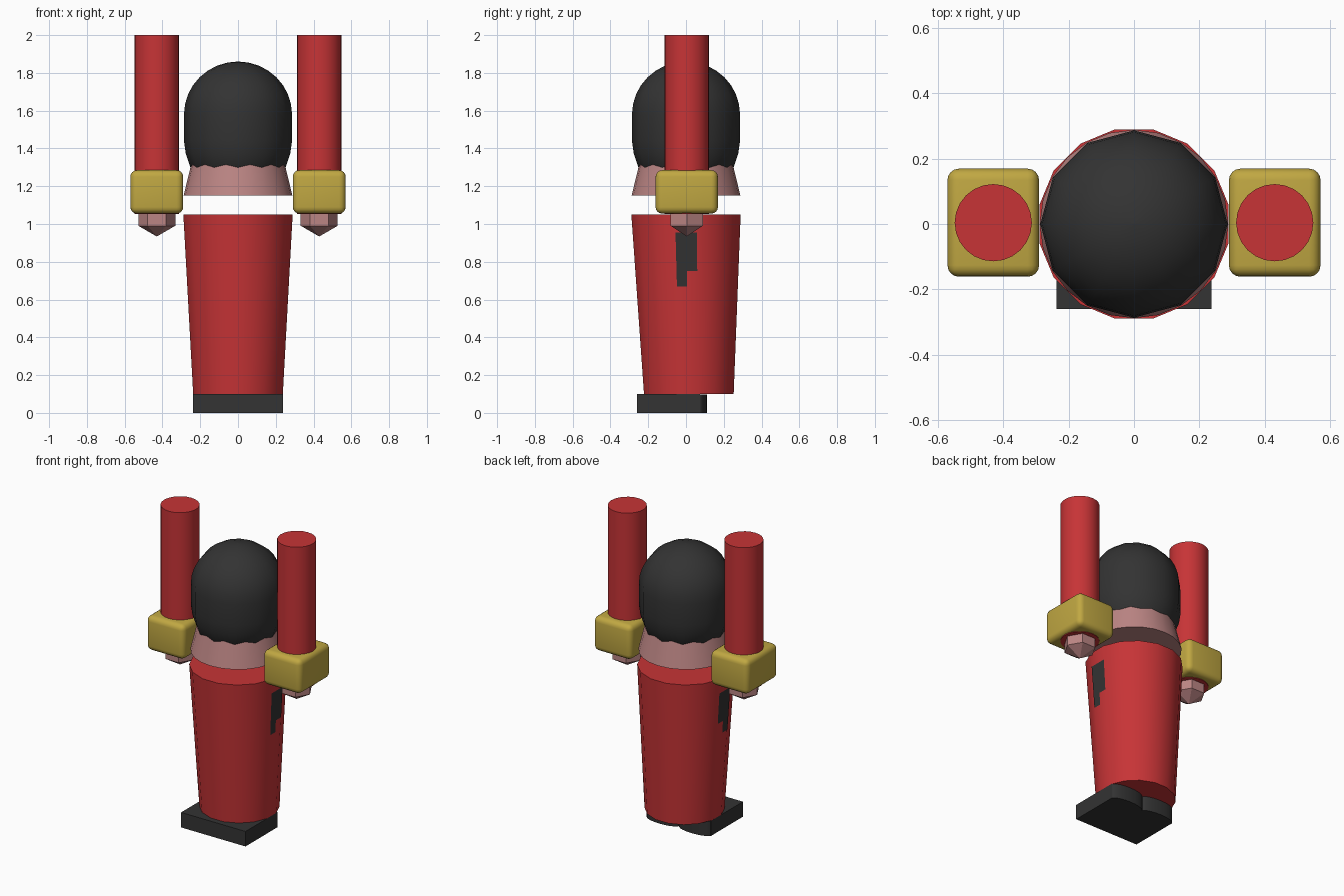
import bpy, bmesh, math
from mathutils import Matrix

if "Cube" in bpy.data.objects:
    bpy.data.objects.remove(bpy.data.objects["Cube"])


def material(name, color):
    m = bpy.data.materials.new(name)
    m.use_nodes = True
    m.diffuse_color = (*color, 1)
    m.node_tree.nodes["Principled BSDF"].inputs["Base Color"].default_value = (*color, 1)
    return m


RED = material("red", (0.57, 0.034, 0.037))
GOLD = material("gold", (0.53, 0.39, 0.055))
SKIN = material("skin", (0.5, 0.235, 0.23))
BLACK = material("black", (0.033, 0.033, 0.033))


def finish(name, bm, mat, smooth=None):
    bmesh.ops.recalc_face_normals(bm, faces=bm.faces)
    mesh = bpy.data.meshes.new(name)
    bm.to_mesh(mesh)
    bm.free()
    mesh.materials.append(mat)
    ob = bpy.data.objects.new(name, mesh)
    bpy.context.collection.objects.link(ob)
    if smooth:
        bpy.ops.object.select_all(action="DESELECT")
        ob.select_set(True)
        bpy.context.view_layer.objects.active = ob
        bpy.ops.object.shade_smooth_by_angle(angle=math.radians(smooth))
    return ob


def loft(name, rings, sides, mat, x=0, turn=0.0, smooth=35):
    """Stack of regular rings (radius, height, y centre), capped at both ends."""
    bm = bmesh.new()
    loops = []
    for r, z, y in rings:
        angles = [2 * math.pi * (i + turn) / sides for i in range(sides)]
        loops.append([bm.verts.new((x + r * math.cos(a), y + r * math.sin(a), z)) for a in angles])
    for low, high in zip(loops, loops[1:]):
        for i in range(sides):
            j = (i + 1) % sides
            bm.faces.new((low[i], low[j], high[j], high[i]))
    bm.faces.new(loops[0][::-1])
    bm.faces.new(loops[-1])
    return finish(name, bm, mat, smooth)


def box(name, size, center, mat, bevel=0):
    bm = bmesh.new()
    bmesh.ops.create_cube(bm, size=1, matrix=Matrix.Translation(center) @ Matrix.Diagonal((*size, 1)))
    if bevel:
        bmesh.ops.bevel(bm, geom=bm.edges[:], offset=bevel, segments=4, profile=0.5, affect="EDGES")
    return finish(name, bm, mat, 40 if bevel else None)


# Tapered body, neck and cap of hair
loft("body", [(0.242, 0.1, 0.015), (0.295, 1.05, 0)], 16, RED, turn=0.5)
loft("neck", [(0.288, 1.15, 0), (0.242, 1.34, 0)], 24, SKIN)
hair = [(0.215, 1.25), (0.252, 1.3), (0.276, 1.37), (0.286, 1.44), (0.286, 1.58)]
hair += [(0.286 * math.cos(t * math.pi / 16), 1.58 + 0.28 * math.sin(t * math.pi / 16)) for t in range(1, 8)]
hair.append((0.004, 1.86))
loft("hair", [(r, z, 0) for r, z in hair], 12, BLACK, smooth=60)

# Shoes: square front with two rounded heels
box("shoes", (0.475, 0.335, 0.1), (0, -0.0925, 0.05), BLACK)

for side, s in (("left", 1), ("right", -1)):
    heel = loft(side + "_heel", [(0.118, 0, 0), (0.118, 0.098, 0)], 20, BLACK, x=s * 0.119)
    heel.scale.y = 0.34
    heel.location.y = 0.07

    # Raised arm, cuff and hand
    x = s * 0.43
    loft(side + "_arm", [(0.118, 1.052, 0.004), (0.118, 2, 0.004)], 24, RED, x=x)
    box(side + "_cuff", (0.28, 0.33, 0.23), (x, 0.004, 1.17), GOLD, bevel=0.035)
    bm = bmesh.new()
    place = Matrix.Translation((x, 0.004, 1.047)) @ Matrix.Rotation(math.pi / 2, 4, "Z")
    bmesh.ops.create_uvsphere(bm, u_segments=6, v_segments=3, radius=0.113, matrix=place)
    finish(side + "_hand", bm, SKIN)

    # Stepped dark patch lying on the flat side of the body
    bm = bmesh.new()
    for y, low in ((-1, 0.67), (1, 0.75)):
        corners = []
        for z, edge in ((low, 0), (low, 1), (0.955, 1), (0.955, 0)):
            t = (z - 0.1) / 0.95
            reach = (0.242 + 0.053 * t) * math.cos(math.pi / 16) + 0.003
            half = reach * math.tan(math.pi / 16)
            corners.append(bm.verts.new((s * reach, 0.015 * (1 - t) + y * edge * half, z)))
        bm.faces.new(corners)
    bmesh.ops.solidify(bm, geom=bm.faces[:], thickness=0.002)
    finish(side + "_patch", bm, BLACK)
